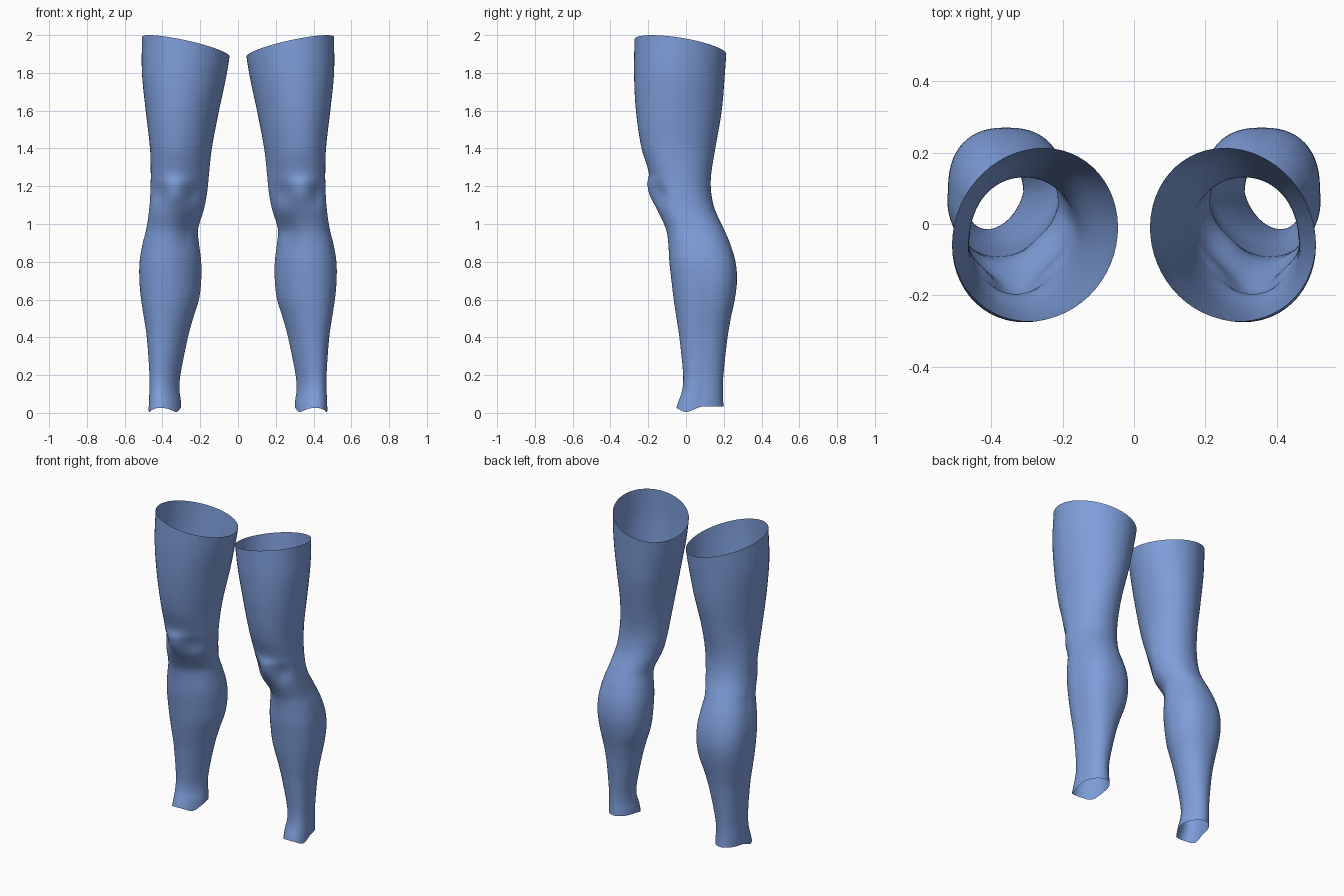
import bpy, bmesh
from math import sin, cos, pi, exp, copysign

cube = bpy.data.objects.get("Cube")
if cube:
    bpy.data.objects.remove(cube)

# One flat colour for both legs
blue = bpy.data.materials.new("soft blue")
blue.use_nodes = True
blue.diffuse_color = (0.21, 0.34, 0.70, 1)
blue.node_tree.nodes["Principled BSDF"].inputs["Base Color"].default_value = blue.diffuse_color

# Leg outline: height, inner x, outer x, front y, back y
OUTLINE = [
    (0.00, .30, .47, -.06, .20), (0.06, .302, .468, -.04, .197),
    (0.12, .31, .465, -.02, .195), (0.20, .305, .465, -.015, .198),
    (0.40, .265, .48, -.035, .22), (0.50, .238, .495, -.05, .237),
    (0.60, .207, .511, -.065, .258), (0.70, .195, .52, -.077, .27),
    (0.80, .195, .519, -.088, .262), (0.90, .207, .502, -.094, .232),
    (0.97, .212, .484, -.105, .202), (1.08, .18, .468, -.15, .152),
    (1.17, .163, .462, -.168, .133), (1.26, .154, .46, -.19, .133),
    (1.40, .139, .464, -.235, .155), (1.60, .102, .487, -.265, .189),
    (1.80, .06, .507, -.275, .206), (2.00, .03, .507, -.272, .22),
]
SEGMENTS, RINGS = 56, 110


def outline_at(z):
    """Smooth cubic interpolation of the outline at a height."""
    last = len(OUTLINE) - 1
    i = 0
    while i < last - 1 and z > OUTLINE[i + 1][0]:
        i += 1
    a, b = OUTLINE[i], OUTLINE[i + 1]
    p, n = OUTLINE[max(i - 1, 0)], OUTLINE[min(i + 2, last)]
    h = b[0] - a[0]
    u = min(max((z - a[0]) / h, 0), 1)
    result = []
    for k in range(1, 5):
        m0 = (b[k] - p[k]) / (b[0] - p[0]) * h
        m1 = (n[k] - a[k]) / (n[0] - a[0]) * h
        result.append((2*u**3 - 3*u*u + 1) * a[k] + (u**3 - 2*u*u + u) * m0
                      + (3*u*u - 2*u**3) * b[k] + (u**3 - u*u) * m1)
    return result


def bump(x, z, cx, cz, wx, wz):
    return exp(-((x - cx) / wx) ** 2 - ((z - cz) / wz) ** 2)


def power(v, e):
    return copysign(abs(v) ** e, v)


def skin_point(s, t):
    """Point on the left leg at level s (0..1) and angle t."""
    c, d = cos(t), sin(t)
    # Slanted top rim, and bottom rim dipping at the ankle sides
    top = 1.938 + 0.048 * c - 0.039 * d
    bottom = 0.035 - 0.03 * exp(-((d + 0.55) / 0.4) ** 2)
    level = 0.035 + 1.903 * s
    z = level + (top - 1.938) * max(0, (s - .75) / .25) \
        + (bottom - 0.035) * max(0, 1 - s / 0.06)
    x0, x1, y0, y1 = outline_at(z)
    calf = exp(-((z - 0.7) / 0.3) ** 2)
    e = 1 - (0.17 * calf if d > 0 else 0)
    thigh = min(max((z - 1.2) / 0.4, 0), 1)
    x = (x0 + x1) / 2 + (x1 - x0) / 2 * power(c, e)
    y = (y0 + y1) / 2 + (y1 - y0) / 2 * power(d, e)
    # Shin ridge and thigh twist
    x += 0.025 * max(-d, 0) - 0.025 * thigh * max(d, 0)
    # Kneecap, hollows beside it and the soft dip under the inner knee
    if d < 0:
        y -= -d * (0.030 * bump(x, z, .33, 1.17, .075, .07)
                   + 0.008 * bump(x, z, .33, 1.22, .10, .025)
                   - 0.022 * bump(x, z, .225, 1.16, .05, .06)
                   - 0.022 * bump(x, z, .425, 1.16, .04, .06)
                   - 0.020 * bump(x, z, .26, .96, .045, .09))
    return x, y, z


def build_leg(name, side):
    bm = bmesh.new()
    rings = [[bm.verts.new((side * x, y, z)) for x, y, z in
              (skin_point(r / RINGS, 2 * pi * k / SEGMENTS) for k in range(SEGMENTS))]
             for r in range(RINGS + 1)]
    for low, high in zip(rings, rings[1:]):
        for k in range(SEGMENTS):
            n = (k + 1) % SEGMENTS
            quad = [low[k], low[n], high[n], high[k]]
            face = bm.faces.new(quad if side > 0 else quad[::-1])
            face.smooth = True
    mesh = bpy.data.meshes.new(name)
    bm.to_mesh(mesh)
    bm.free()
    mesh.materials.append(blue)
    leg = bpy.data.objects.new(name, mesh)
    bpy.context.collection.objects.link(leg)


# Two open, mirrored legs
build_leg("left_leg", 1)
build_leg("right_leg", -1)
